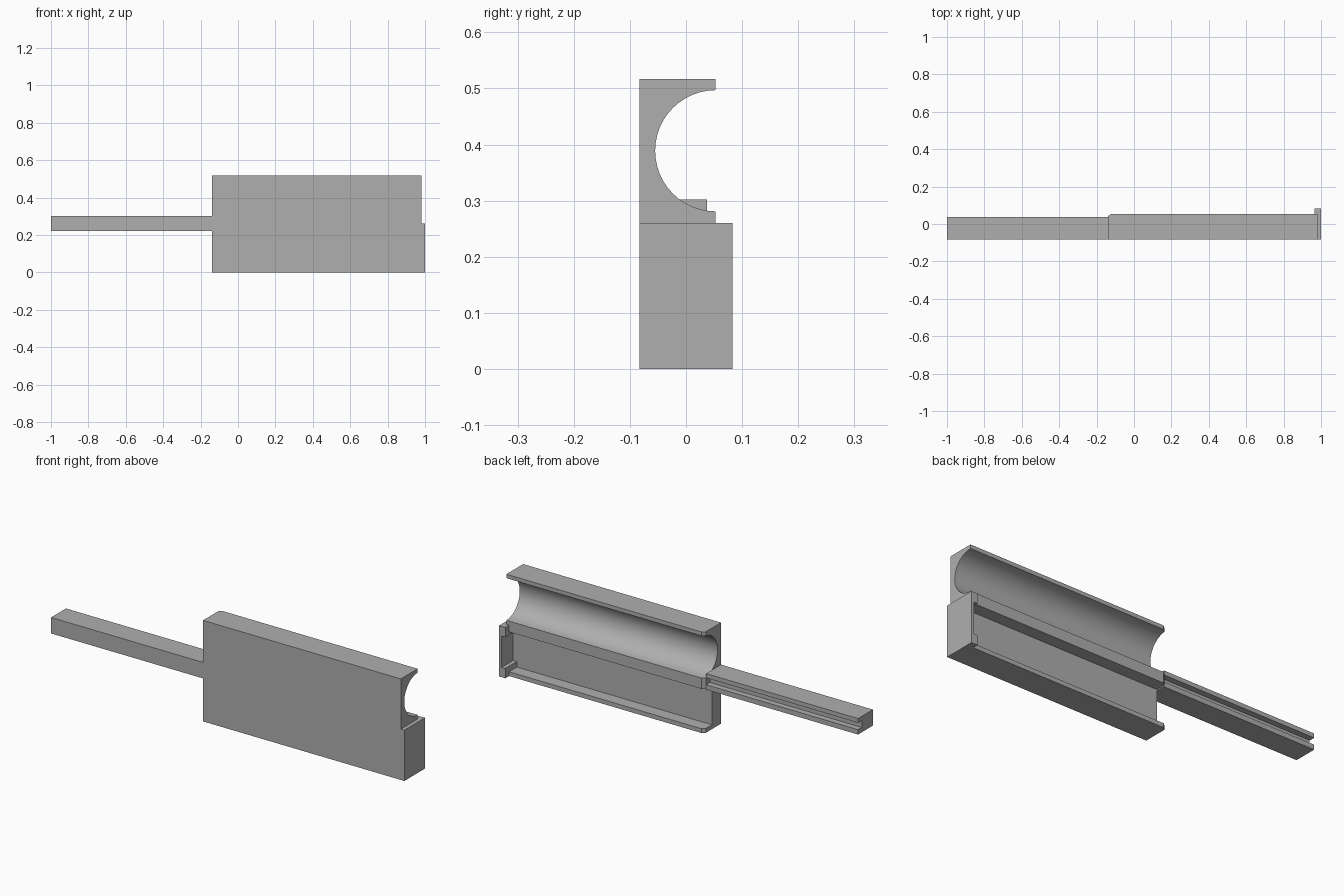
import bpy, bmesh, math
from mathutils import Vector

cube = bpy.data.objects.get("Cube")
if cube:
    bpy.data.objects.remove(cube, do_unlink=True)

grey = bpy.data.materials.new("mid_grey")
grey.use_nodes = True
grey.diffuse_color = (0.43, 0.43, 0.43, 1)
grey.node_tree.nodes["Principled BSDF"].inputs["Base Color"].default_value = (0.43, 0.43, 0.43, 1)

FRONT, BACK = -0.083, 0.053
END = -0.14


def loft(name, rings, smooth=False):
    """Join matching rings of points into a capped solid."""
    bm = bmesh.new()
    loops = [[bm.verts.new(p) for p in ring] for ring in rings]
    for a, b in zip(loops, loops[1:]):
        for i in range(len(a)):
            j = (i + 1) % len(a)
            bm.faces.new((a[i], a[j], b[j], b[i]))
    bm.faces.new(loops[0])
    bm.faces.new(loops[-1])
    bmesh.ops.recalc_face_normals(bm, faces=bm.faces)
    mesh = bpy.data.meshes.new(name)
    bm.to_mesh(mesh)
    bm.free()
    mesh.materials.append(grey)
    ob = bpy.data.objects.new(name, mesh)
    bpy.context.collection.objects.link(ob)
    if smooth:
        bpy.ops.object.select_all(action='DESELECT')
        ob.select_set(True)
        bpy.context.view_layer.objects.active = ob
        bpy.ops.object.shade_smooth_by_angle(angle=math.radians(25))
    return ob


def along_x(profile, x, y_max=1):
    return [Vector((x, min(y, y_max), z)) for y, z in profile]


# Body section: half-round trough above, rectangular channel below
top, mid, radius, segs = 0.517, 0.389, 0.108, 24
floor, roof, depth = 0.022, 0.226, -0.01
section = [(FRONT, 0), (BACK, 0), (BACK, floor), (depth, floor), (depth, roof), (BACK, roof)]
for i in range(segs + 1):
    a = math.pi * i / segs
    section.append((BACK - radius * math.sin(a), mid - radius * math.cos(a)))
section += [(BACK, top), (FRONT, top)]

# Back corner is chamfered at the rail end
loft("housing_body", [along_x(section, END, BACK - 0.013),
                      along_x(section, END + 0.015),
                      along_x(section, 0.98)], smooth=True)

# Rail with a slot along its back
rail_back, low, high = 0.037, 0.22, 0.302
slot = [(FRONT, low), (rail_back, low), (rail_back, 0.245), (0.007, 0.245),
        (0.007, 0.28), (rail_back, 0.28), (rail_back, high), (FRONT, high)]
loft("slotted_rail", [along_x(slot, -1), along_x(slot, END)])

# End plate with a recess on its inner face
inner, outer, height, step = 0.965, 1.0, 0.26, 0.986
flange = [(outer, 0), (outer, height), (inner, height), (inner, 0.21),
          (step, 0.21), (step, 0.05), (inner, 0.05), (inner, 0)]
loft("end_plate", [[Vector((x, y, z)) for x, z in flange] for y in (depth, 0.083)])
base = [(outer, 0), (outer, height), (inner, height), (inner, 0)]
loft("end_plate_base", [[Vector((x, y, z)) for x, z in base] for y in (FRONT, depth)])
